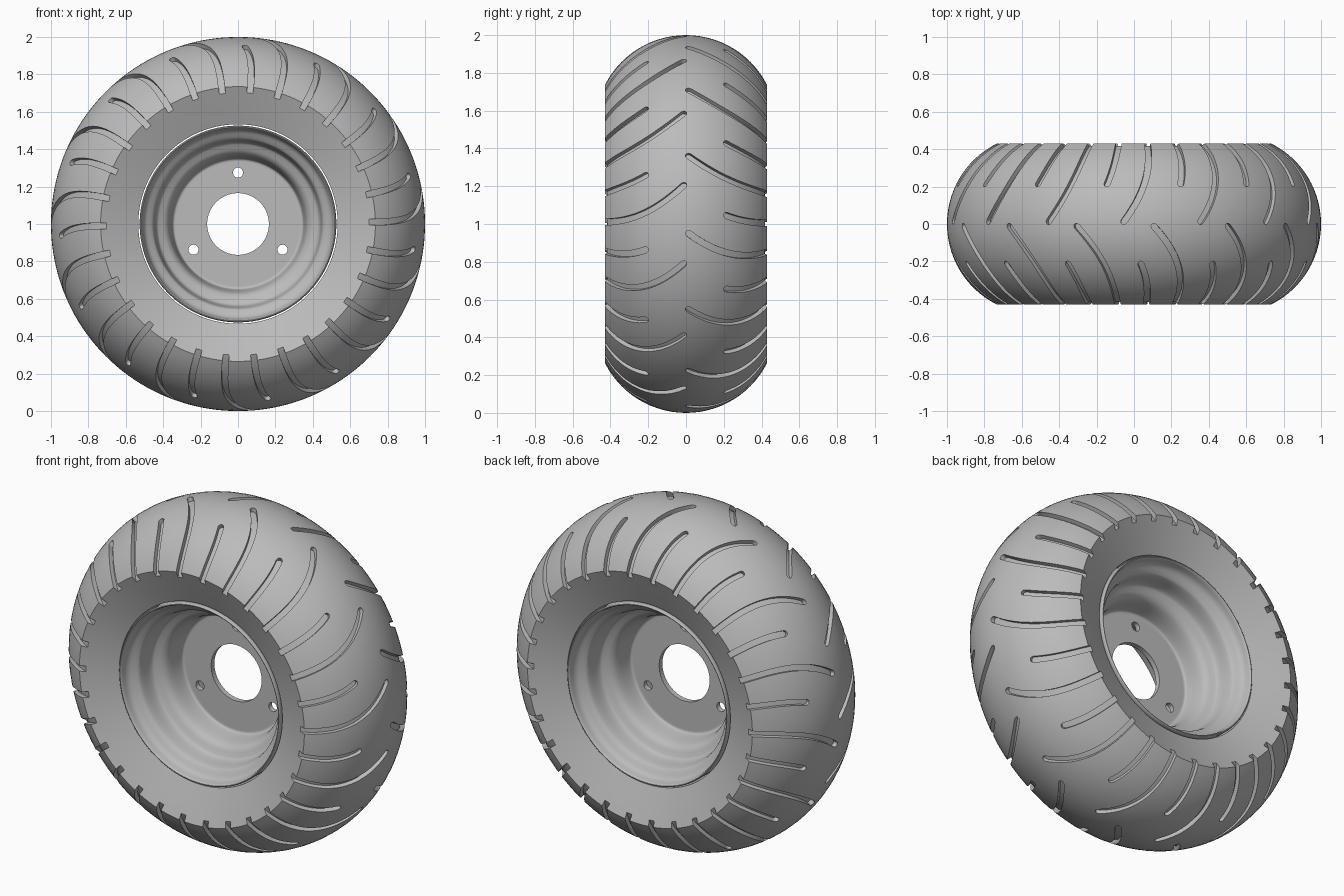
import bpy, bmesh, math
from mathutils import Vector

cube = bpy.data.objects.get("Cube")
if cube:
    bpy.data.objects.remove(cube, do_unlink=True)

grey = bpy.data.materials.new("plain_grey")
grey.use_nodes = True
grey.diffuse_color = (0.5, 0.5, 0.5, 1)
grey.node_tree.nodes["Principled BSDF"].inputs["Base Color"].default_value = (0.5, 0.5, 0.5, 1)

HALF_WIDTH = 0.43     # tyre half width
ARC_R = 0.481         # radius of the tread cross-section
ARC_CENTRE = 1 - ARC_R
DEPTH = 0.025         # tread groove depth
GROOVE = 0.0165       # half groove width


def finish(bm, name):
    bmesh.ops.recalc_face_normals(bm, faces=bm.faces)
    mesh = bpy.data.meshes.new(name)
    bm.to_mesh(mesh)
    bm.free()
    mesh.materials.append(grey)
    obj = bpy.data.objects.new(name, mesh)
    bpy.context.collection.objects.link(obj)
    return obj


def skin(bm, rings, closed):
    """Join equal loops of vertices with quads, capping the ends if open."""
    n = len(rings[0])
    count = len(rings) if closed else len(rings) - 1
    for i in range(count):
        a, b = rings[i], rings[(i + 1) % len(rings)]
        for j in range(n):
            k = (j + 1) % n
            bm.faces.new((a[j], a[k], b[k], b[j]))
    if not closed:
        bm.faces.new(rings[0])
        bm.faces.new(rings[-1])


def on_wheel(r, y, angle):
    return Vector((r * math.cos(angle), y, 1 + r * math.sin(angle)))


def lathe(name, profile, segments):
    bm = bmesh.new()
    rings = [[bm.verts.new(on_wheel(r, y, math.tau * i / segments)) for r, y in profile]
             for i in range(segments)]
    skin(bm, rings, True)
    return finish(bm, name)


def mirrored(half):
    """Complete a half profile with its reflection across the wheel's middle."""
    return half + [(r, -y) for r, y in reversed(half) if y > 1e-6]


def rounded(points, times=2):
    for _ in range(times):
        new = [points[0]]
        for (r1, y1), (r2, y2) in zip(points, points[1:]):
            new.append((r1 * 0.75 + r2 * 0.25, y1 * 0.75 + y2 * 0.25))
            new.append((r1 * 0.25 + r2 * 0.75, y1 * 0.25 + y2 * 0.75))
        points = new + [points[-1]]
    return points


def cut(obj, cutter):
    cutter.hide_render = True
    mod = obj.modifiers.new("cut", "BOOLEAN")
    mod.operation = "DIFFERENCE"
    mod.solver = "EXACT"
    mod.object = cutter
    bpy.ops.object.select_all(action="DESELECT")
    bpy.context.view_layer.objects.active = obj
    obj.select_set(True)
    bpy.ops.object.modifier_apply(modifier=mod.name)
    bpy.data.objects.remove(cutter, do_unlink=True)


def smooth(obj, degrees):
    bpy.ops.object.select_all(action="DESELECT")
    bpy.context.view_layer.objects.active = obj
    obj.select_set(True)
    bpy.ops.object.shade_smooth_by_angle(angle=math.radians(degrees))


def groove(bm, side, edge_angle, sweep, start):
    """Curved slot from the given distance off the middle out past the sidewall."""
    def centre(y):
        phi = math.asin(y / ARC_R)
        left = 1 - y / HALF_WIDTH
        angle = math.radians(edge_angle + sweep * left * left)
        p = on_wheel(ARC_CENTRE + ARC_R * math.cos(phi), side * y, angle)
        n = on_wheel(math.cos(phi), side * math.sin(phi), angle) - Vector((0, 0, 1))
        return p, n

    end = 0.462
    tip = [GROOVE * f for f in (0.03, 0.15, 0.4, 0.7, 1)]
    body = [GROOVE + (end - start - GROOVE) * i / 14 for i in range(1, 15)]
    rings = []
    for d in tip + body:
        y = start + d
        p, n = centre(y)
        tangent = (centre(y + 0.002)[0] - p).normalized()
        across = n.cross(tangent).normalized()
        back = max(0, GROOVE - d)
        half = math.sqrt(GROOVE ** 2 - back ** 2)
        corners = ((-1, -DEPTH), (1, -DEPTH), (1, 0.03), (-1, 0.03))
        rings.append([bm.verts.new(p + across * half * s + n * h) for s, h in corners])
    skin(bm, rings, False)


# Tyre: round tread, dished sidewalls, open straight bore
edge_phi = math.asin(HALF_WIDTH / ARC_R)
tread = [(ARC_CENTRE + ARC_R * math.cos(edge_phi * i / 14),
          ARC_R * math.sin(edge_phi * i / 14)) for i in range(15)]
tyre_half = tread + [(0.63, 0.388), (0.533, 0.347)]
bore_closed = tyre_half + [(r, -y) for r, y in reversed(tyre_half) if y > 1e-6]
tyre = lathe("tyre", bore_closed, 160)

# Tread grooves: alternating long and short on each half, staggered
bm = bmesh.new()
for k in range(15):
    for side, edge, sweep in ((-1, 0.8, 11.7), (1, 12.4, 9.3)):
        groove(bm, side, edge + 24 * k, sweep, 0.0)
        groove(bm, side, edge + 12 + 24 * k, sweep, 0.2)
cut(tyre, finish(bm, "groove_cutter"))
smooth(tyre, 30)

# Rim: lipped, stepped barrel down to a thin central disc
barrel = rounded([(0.526, 0.33), (0.526, 0.362), (0.512, 0.362), (0.505, 0.31),
                  (0.465, 0.285), (0.45, 0.27), (0.44, 0.18), (0.415, 0.165),
                  (0.385, 0.15), (0.365, 0.12), (0.352, 0.03), (0.345, 0.015),
                  (0.32, 0.015)])
rim = lathe("rim", mirrored(barrel + [(0.165, 0.015)]), 128)

# Three bolt holes
bm = bmesh.new()
for k in range(3):
    angle = math.radians(90 + 120 * k)
    middle = on_wheel(0.275, 0, angle)
    rings = [[bm.verts.new(middle + Vector((0.027 * math.cos(a), y, 0.027 * math.sin(a))))
              for a in (math.tau * i / 32 for i in range(32))] for y in (-0.1, 0.1)]
    skin(bm, rings, False)
cut(rim, finish(bm, "bolt_hole_cutter"))
smooth(rim, 35)
